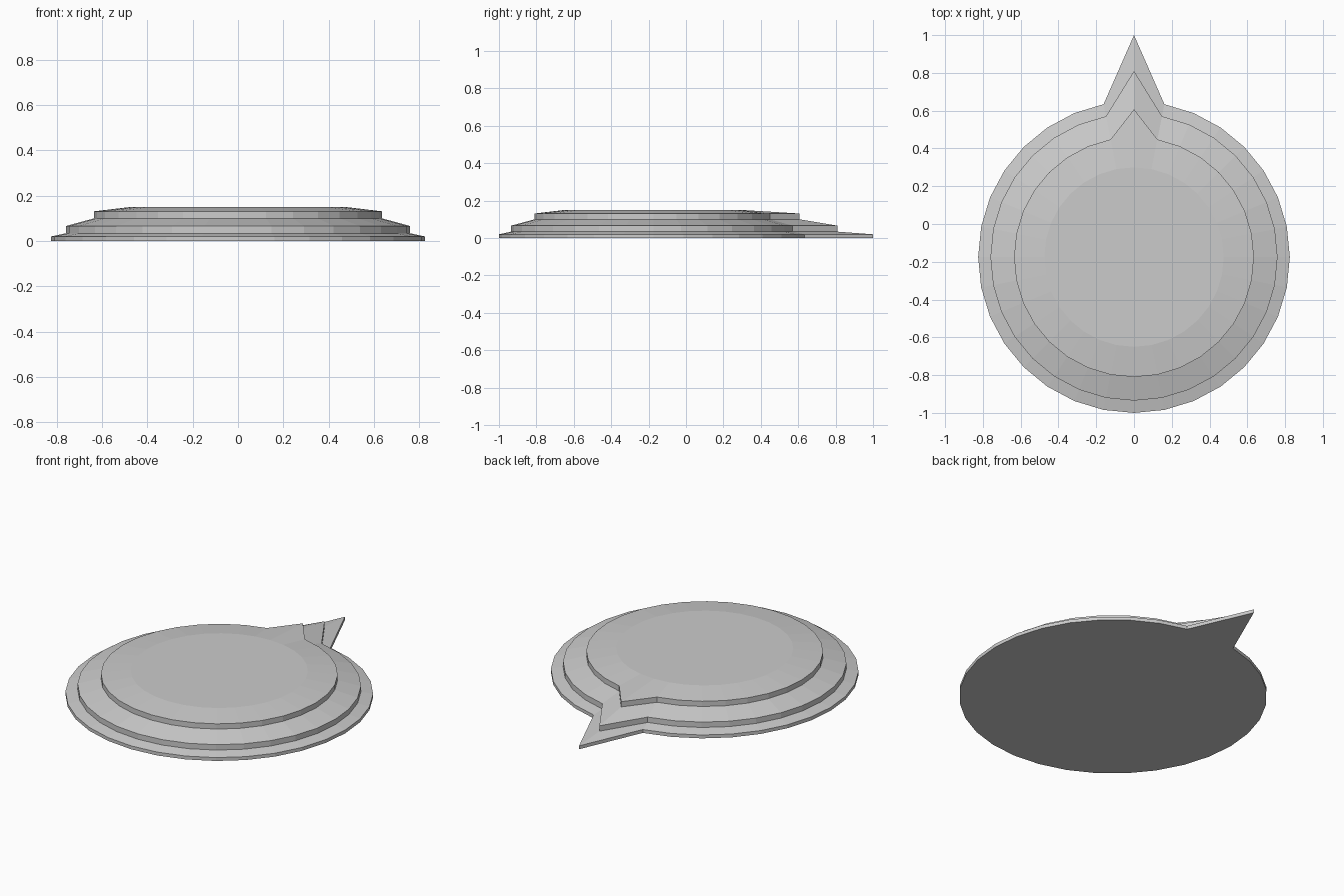
import bpy, bmesh, math

if "Cube" in bpy.data.objects:
    bpy.data.objects.remove(bpy.data.objects["Cube"])

SIDES = 32
CENTRE_Y = -0.175

# Profile of the stepped disc: radius, height, y of the pointer tip
PROFILE = [
    (0.825, 0.0, 1.0),
    (0.825, 0.02, 1.0),
    (0.76, 0.034, 0.81),
    (0.76, 0.066, 0.81),
    (0.635, 0.10, 0.607),
    (0.635, 0.131, 0.607),
    (0.475, 0.15, 0.30),
]


def add_ring(bm, radius, z, tip_y):
    # Circle starting at the back, whose first corner is pulled out to the tip
    ring = [bm.verts.new((0, tip_y, z))]
    for i in range(1, SIDES):
        a = math.pi / 2 + 2 * math.pi * i / SIDES
        ring.append(bm.verts.new((radius * math.cos(a),
                                  CENTRE_Y + radius * math.sin(a), z)))
    return ring


bm = bmesh.new()
rings = [add_ring(bm, *p) for p in PROFILE]

# Walls and slopes between rings
for low, high in zip(rings, rings[1:]):
    for i in range(SIDES):
        j = (i + 1) % SIDES
        bm.faces.new((low[i], low[j], high[j], high[i]))

# Flat top and underside
bm.faces.new(rings[-1])
bm.faces.new(rings[0][::-1])
bmesh.ops.recalc_face_normals(bm, faces=bm.faces)

mesh = bpy.data.meshes.new("stepped_pointer_disc")
bm.to_mesh(mesh)
bm.free()
disc = bpy.data.objects.new("stepped_pointer_disc", mesh)
bpy.context.collection.objects.link(disc)
